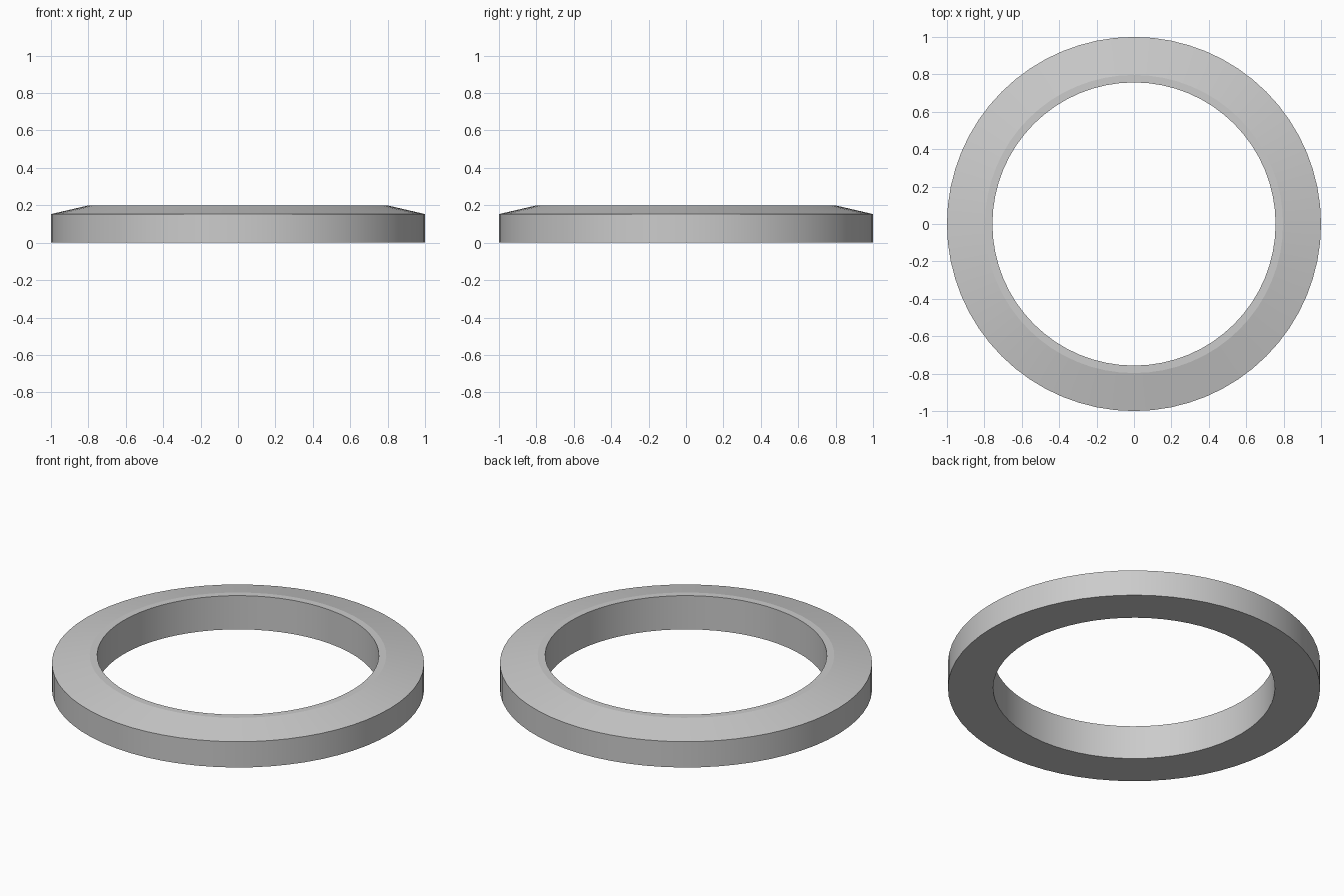
import bpy, bmesh, math

if "Cube" in bpy.data.objects:
    bpy.data.objects.remove(bpy.data.objects["Cube"])

SEGMENTS = 64

# Ring cross-section (radius, height): bore, base, outer wall, sloped top, flat lip
profile = [(0.757, 0.0), (1.0, 0.0), (1.0, 0.153), (0.797, 0.2), (0.757, 0.2)]

# Sweep the section around the z axis
bm = bmesh.new()
loops = []
for i in range(SEGMENTS):
    a = 2 * math.pi * i / SEGMENTS
    loops.append([bm.verts.new((r * math.cos(a), r * math.sin(a), z)) for r, z in profile])
for i in range(SEGMENTS):
    here, there = loops[i], loops[(i + 1) % SEGMENTS]
    for j in range(len(profile)):
        k = (j + 1) % len(profile)
        bm.faces.new((here[j], there[j], there[k], here[k]))
bmesh.ops.recalc_face_normals(bm, faces=bm.faces)

mesh = bpy.data.meshes.new("bevelled_ring")
bm.to_mesh(mesh)
bm.free()
ring = bpy.data.objects.new("bevelled_ring", mesh)
bpy.context.collection.objects.link(ring)

# Smooth round walls, crisp rims
bpy.context.view_layer.objects.active = ring
ring.select_set(True)
bpy.ops.object.shade_smooth_by_angle(angle=math.radians(10))
